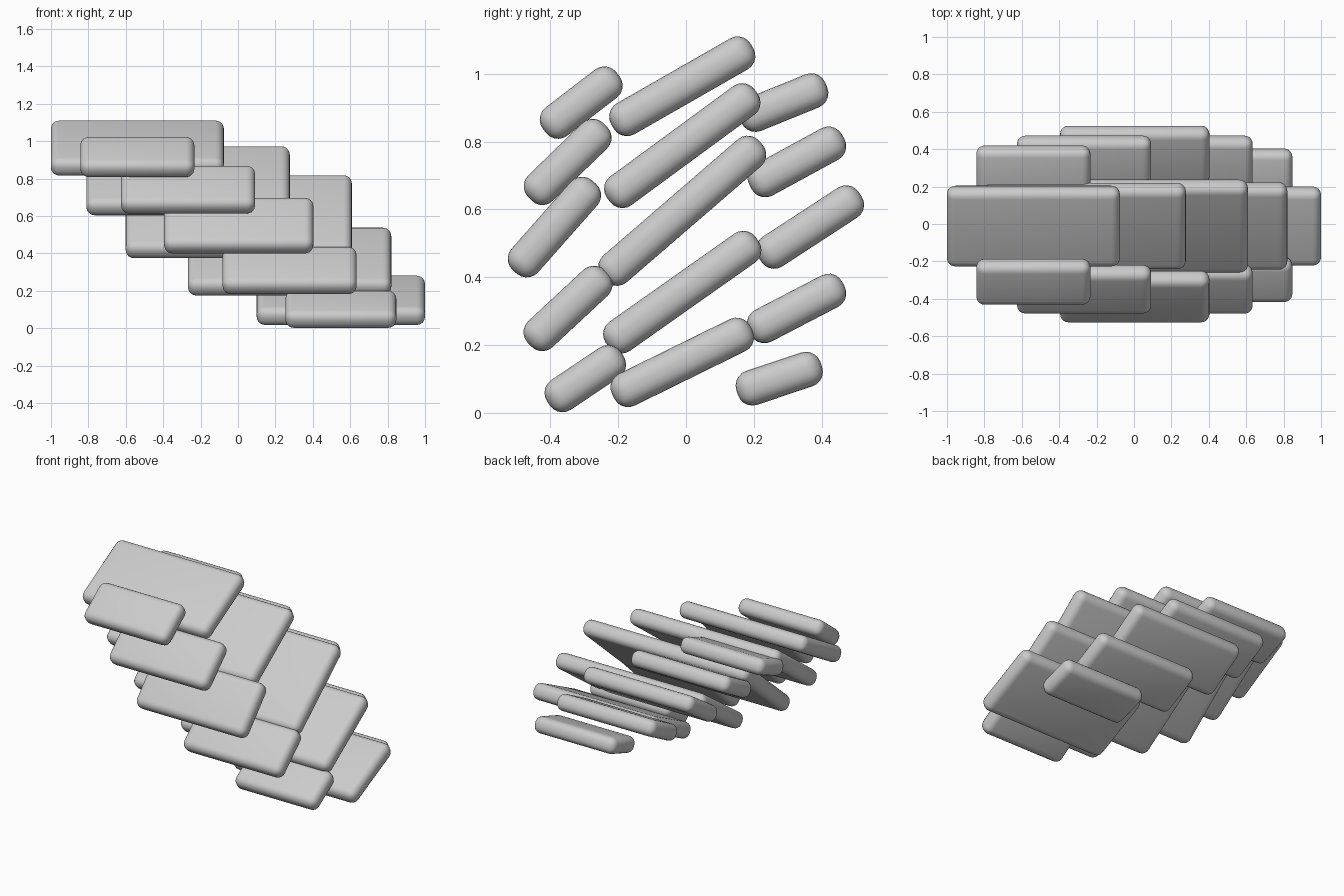
import bpy
from math import radians

cube = bpy.data.objects.get("Cube")
if cube:
    bpy.data.objects.remove(cube, do_unlink=True)

# One plain grey for every slab
grey = bpy.data.materials.new("light_grey")
grey.use_nodes = True
colour = (0.6, 0.6, 0.6, 1)
grey.diffuse_color = colour
grey.node_tree.nodes["Principled BSDF"].inputs["Base Color"].default_value = colour

THICKNESS = 0.105
ROUNDING = 0.045


def slab(name, location, width, depth, tilt):
    """Rounded box tilted so that its back edge is raised."""
    bpy.ops.mesh.primitive_cube_add(size=1, location=location)
    ob = bpy.context.object
    ob.name = name
    ob.scale = (width, depth, THICKNESS)
    bpy.ops.object.transform_apply(location=False, rotation=False, scale=True)
    ob.rotation_euler.x = radians(tilt)
    bevel = ob.modifiers.new("rounded_edges", "BEVEL")
    bevel.width = ROUNDING
    bevel.segments = 5
    bevel.limit_method = "NONE"
    bpy.ops.object.modifier_apply(modifier=bevel.name)
    ob.data.materials.append(grey)
    bpy.ops.object.shade_smooth_by_angle(angle=radians(35))
    return ob


# Rows from top to bottom: x, z, tilt, width, depth, spread of the side slabs
rows = [
    (-0.538, 0.963, 29.8, 0.925, 0.475, 0.298),
    (-0.267, 0.788, 36.3, 1.088, 0.540, 0.338),
    (0.004, 0.596, 40.8, 1.210, 0.613, 0.377),
    (0.276, 0.356, 35.2, 1.087, 0.541, 0.337),
    (0.550, 0.149, 26.2, 0.900, 0.454, 0.286),
]

for i, (x, z, tilt, width, depth, spread) in enumerate(rows, 1):
    slab(f"middle_slab_{i}", (x, -0.011, z), width, depth, tilt)
    # Smaller slabs in front and behind, slightly lower
    for side, sign in (("front", -1), ("back", 1)):
        slab(f"{side}_slab_{i}", (x, -0.011 + sign * spread, z - 0.048),
             width * 0.66, depth * 0.576, tilt - sign * 7.7)
